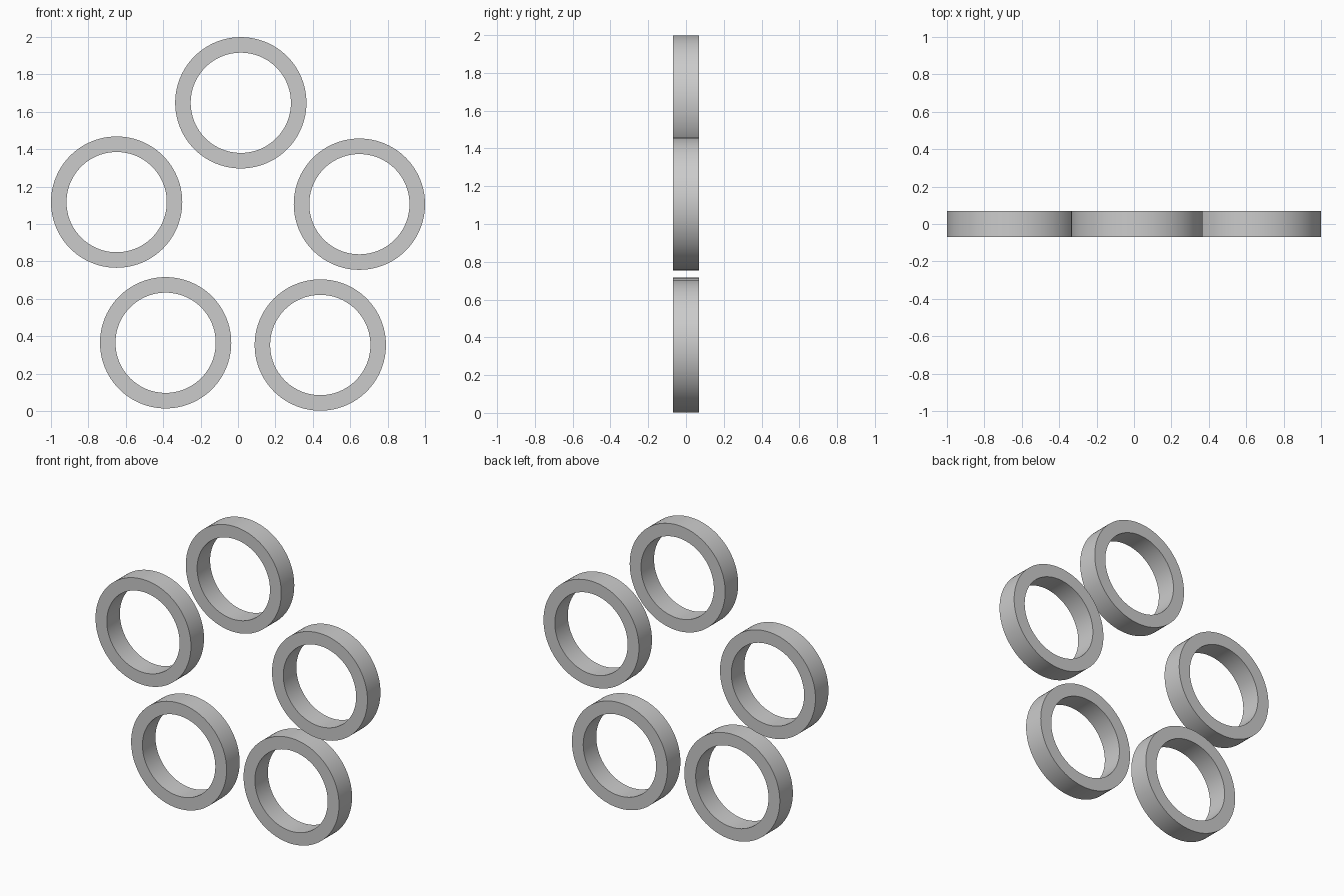
import bpy, bmesh, math

if "Cube" in bpy.data.objects:
    bpy.data.objects.remove(bpy.data.objects["Cube"])

OUTER, INNER, DEPTH, SIDES = 0.351, 0.268, 0.137, 96


def make_ring(name, x, z):
    # Square-section ring facing the front, its axis along y
    bm = bmesh.new()
    h = DEPTH / 2
    profile = [(INNER, -h), (OUTER, -h), (OUTER, h), (INNER, h)]
    loops = []
    for i in range(SIDES):
        a = 2 * math.pi * i / SIDES
        loops.append([bm.verts.new((r * math.cos(a), y, r * math.sin(a))) for r, y in profile])
    for i in range(SIDES):
        p, q = loops[i], loops[(i + 1) % SIDES]
        for j in range(4):
            k = (j + 1) % 4
            bm.faces.new((p[j], p[k], q[k], q[j]))
    bmesh.ops.recalc_face_normals(bm, faces=bm.faces[:])
    mesh = bpy.data.meshes.new(name)
    bm.to_mesh(mesh)
    bm.free()
    ob = bpy.data.objects.new(name, mesh)
    bpy.context.collection.objects.link(ob)
    ob.location = (x, 0, z)
    # Smooth walls, crisp rims
    bpy.ops.object.select_all(action='DESELECT')
    ob.select_set(True)
    bpy.context.view_layer.objects.active = ob
    bpy.ops.object.shade_smooth_by_angle(angle=math.radians(30))


# Five separate rings in a slightly uneven pentagon
for name, x, z in [
    ("top_ring", 0.015, 1.648),
    ("upper_left_ring", -0.649, 1.117),
    ("upper_right_ring", 0.649, 1.106),
    ("lower_left_ring", -0.387, 0.365),
    ("lower_right_ring", 0.440, 0.353),
]:
    make_ring(name, x, z)
